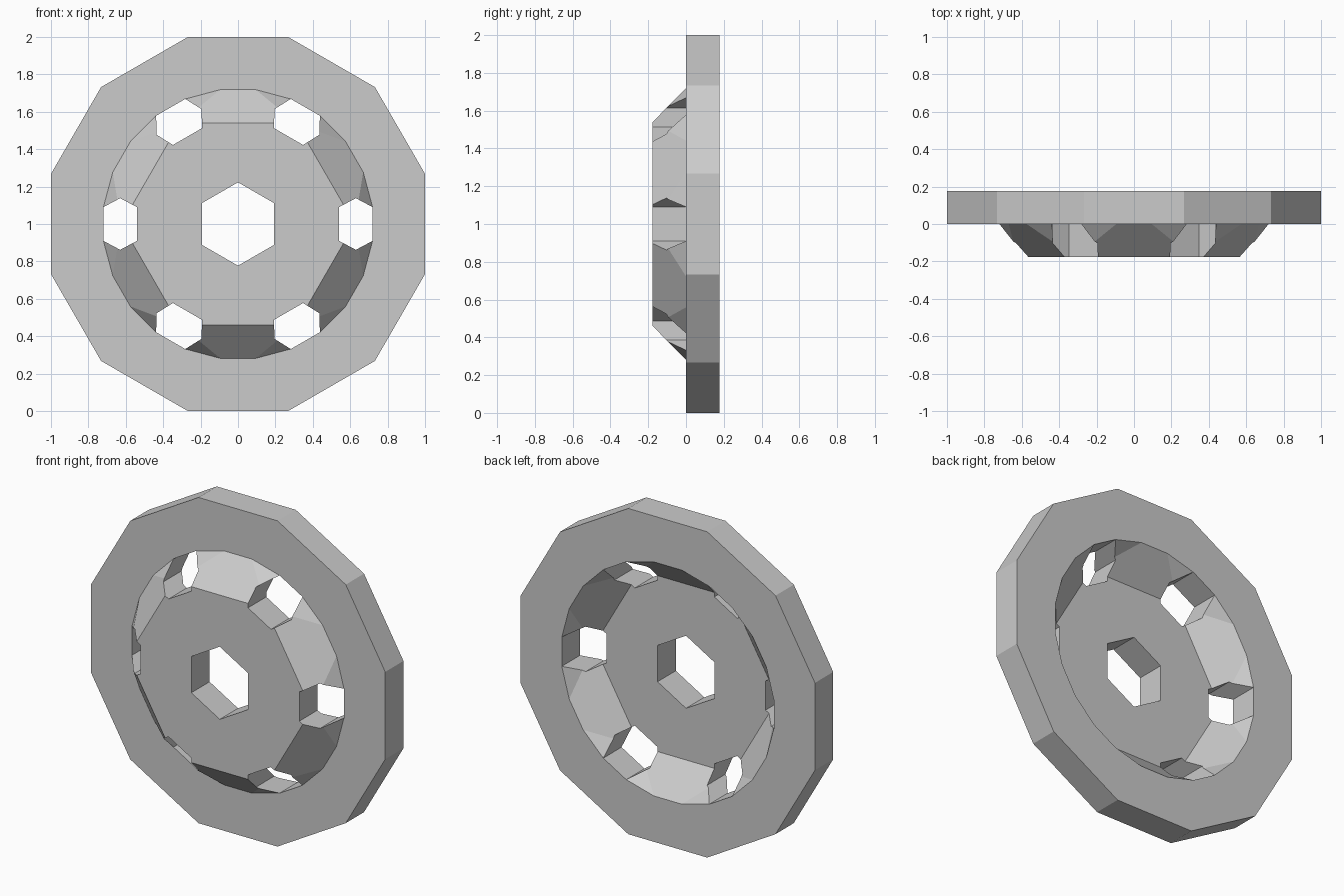
import bpy, bmesh
from math import sin, cos, radians
from mathutils import Matrix, Vector

if "Cube" in bpy.data.objects:
    bpy.data.objects.remove(bpy.data.objects["Cube"])

T = 0.177          # plate thickness and dish depth
CZ = 1.0           # wheel centre height


def loop(bm, n, apothem, start, y):
    r = apothem / cos(radians(180 / n))
    return [bm.verts.new((r * cos(radians(start + 360 * i / n)), y,
                          CZ + r * sin(radians(start + 360 * i / n)))) for i in range(n)]


def thicken(bm, depth):
    res = bmesh.ops.extrude_face_region(bm, geom=bm.faces[:], use_keep_orig=True)
    moved = [g for g in res["geom"] if isinstance(g, bmesh.types.BMVert)]
    bmesh.ops.translate(bm, verts=moved, vec=(0, depth, 0))
    bmesh.ops.recalc_face_normals(bm, faces=bm.faces[:])


def make_object(name, bm):
    me = bpy.data.meshes.new(name)
    bm.to_mesh(me)
    bm.free()
    ob = bpy.data.objects.new(name, me)
    bpy.context.collection.objects.link(ob)
    return ob


# Dished plate: 12-sided rim, 24-sided step, hexagonal hub face
bm = bmesh.new()
rim = loop(bm, 12, 1.0, 15, 0)
step = loop(bm, 24, 0.7185, 7.5, 0)
hub = loop(bm, 6, 0.54, 0, -T)
for k in range(12):
    a, b = step[2 * k], step[2 * k + 1]
    bm.faces.new((rim[k], a, b))
    bm.faces.new((rim[k], b, step[(2 * k + 2) % 24], rim[(k + 1) % 12]))
for k in range(6):
    c, d = hub[k], hub[(k + 1) % 6]
    for i in range(-2, 1):
        bm.faces.new((c, step[4 * k + i], step[(4 * k + i + 1) % 24]
                      if 4 * k + i + 1 >= 0 else step[4 * k + i + 1]))
    bm.faces.new((c, step[4 * k + 1], step[4 * k + 2], d))
bm.faces.new(hub)
thicken(bm, T)
wheel = make_object("dished_wheel", bm)

# Cutters: axle hole and six squashed hexagon holes
bm = bmesh.new()
bm.faces.new(loop(bm, 6, 0.193, 30, -0.5))
hole = [(0.09, -0.09), (0.09, 0.09), (0, 0.138),
        (-0.09, 0.09), (-0.09, -0.09), (0, -0.138)]
for k in range(6):
    rot = Matrix.Rotation(radians(60 * k), 3, 'Y')
    bm.faces.new([bm.verts.new(rot @ Vector((0.63 + x, -0.5, z)) + Vector((0, 0, CZ)))
                  for x, z in hole])
thicken(bm, 1.0)
cutter = make_object("hole_cutter", bm)
cutter.hide_render = True

mod = wheel.modifiers.new("holes", 'BOOLEAN')
mod.operation = 'DIFFERENCE'
mod.solver = 'EXACT'
mod.object = cutter
bpy.context.view_layer.objects.active = wheel
wheel.select_set(True)
bpy.ops.object.modifier_apply(modifier=mod.name)
bpy.data.objects.remove(cutter)
